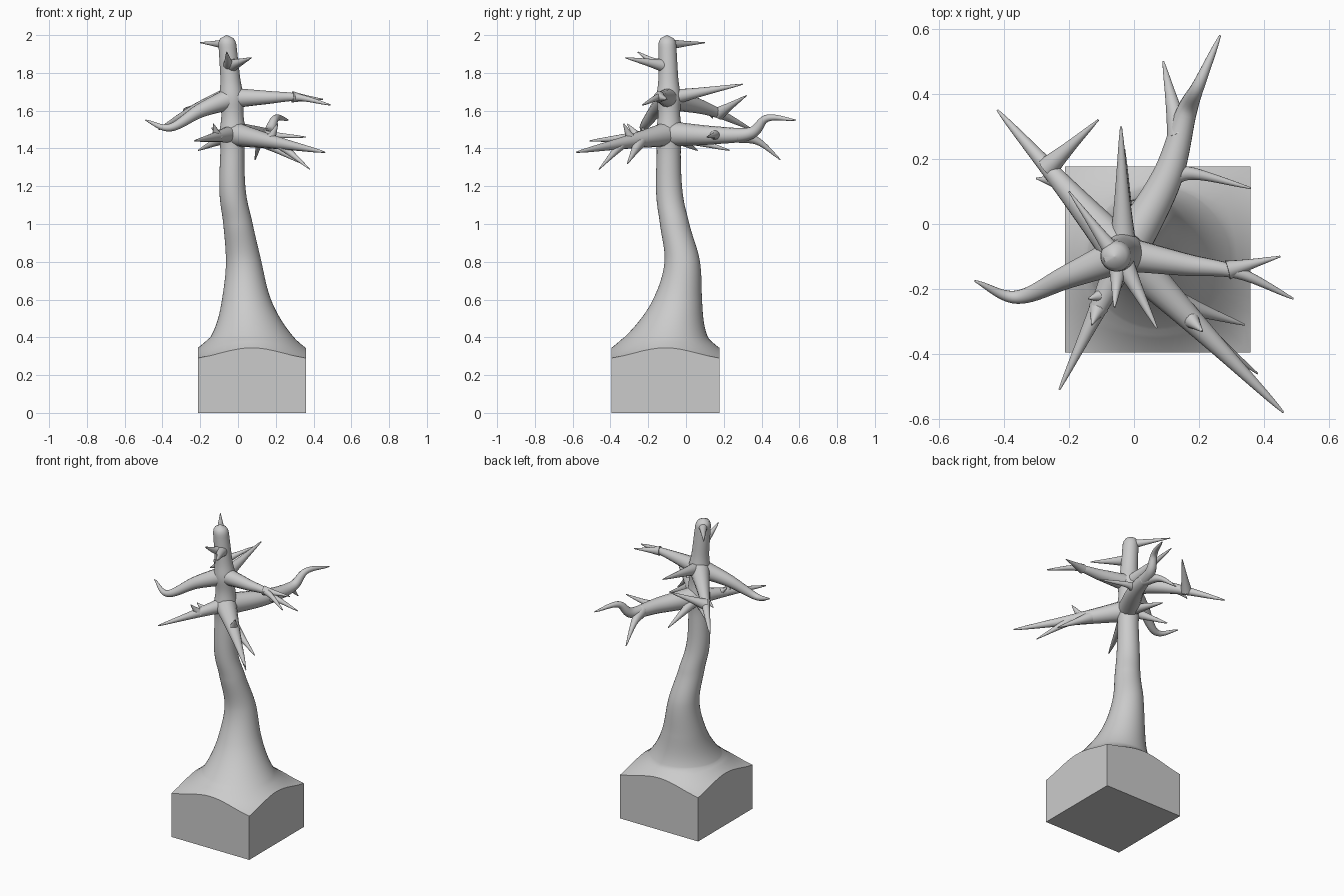
import bpy, bmesh
from math import sin, cos, pi, exp, sqrt
from mathutils import Vector

cube = bpy.data.objects.get("Cube")
if cube:
    bpy.data.objects.remove(cube, do_unlink=True)

grey = bpy.data.materials.new("plain grey")
grey.use_nodes = True
shade = (.6, .6, .6, 1)
grey.diffuse_color = shade
grey.node_tree.nodes["Principled BSDF"].inputs["Base Color"].default_value = shade


def circle(count):
    """Unit directions around a ring."""
    turns = [2 * pi * i / count for i in range(count)]
    return [(cos(turn), sin(turn)) for turn in turns]


def spline(points, steps):
    """Smooth samples through a list of vectors."""
    before = points[0] * 2 - points[1]
    after = points[-1] * 2 - points[-2]
    points = [before, *points, after]
    samples = []
    for a, b, c, d in zip(points, points[1:], points[2:], points[3:]):
        for k in range(steps):
            t = k / steps
            start_pull = (c - a) / 2
            end_pull = (d - b) / 2
            bend = (c - b) * 3 - start_pull * 2 - end_pull
            settle = (b - c) * 2 + start_pull + end_pull
            samples.append(b + start_pull * t + bend * t ** 2 + settle * t ** 3)
    samples.append(points[-2])
    return samples


def loft(name, rings, sharp_angle):
    """Skin the rings, cap both ends and make a smooth shaded object."""
    bm = bmesh.new()
    rows = [[bm.verts.new(co) for co in ring] for ring in rings]
    for low, high in zip(rows, rows[1:]):
        for i in range(len(low)):
            bm.faces.new((low[i - 1], low[i], high[i], high[i - 1]))
    bm.faces.new(reversed(rows[0]))
    bm.faces.new(rows[-1])
    mesh = bpy.data.meshes.new(name)
    bm.to_mesh(mesh)
    bm.free()
    mesh.materials.append(grey)
    ob = bpy.data.objects.new(name, mesh)
    bpy.context.collection.objects.link(ob)
    bpy.ops.object.select_all(action='DESELECT')
    ob.select_set(True)
    bpy.context.view_layer.objects.active = ob
    bpy.ops.object.shade_smooth_by_angle(angle=sharp_angle)


# Trunk: a winding centre line with a flared foot, two swellings and a round top
trunk_line = spline([Vector(p) for p in (
    (.075, -.105, .4), (.045, -.045, .6), (.03, -.02, .8), (0, -.06, 1),
    (-.03, -.09, 1.2), (-.03, -.09, 1.6), (-.06, -.1, 2))], 24)


def trunk_radius(z):
    radius = .098 - .026 * z + .134 * exp(-5.2 * (z - .4))
    radius += sum(.01 * exp(-((z - tier) / .06) ** 2) for tier in (1.48, 1.67))
    cap = max(0, (z - 1.95) / .05)
    return radius * sqrt(max(.001, 1 - cap * cap))


# Ground: a square block whose top rises to the foot of the trunk
half = .286
foot = trunk_radius(.4)
block_centre = Vector((.073, -.109, 0))
directions = circle(48)


def ground_ring(blend, flat=False):
    ring = []
    for x, y in directions:
        edge = half / max(abs(x), abs(y))
        r = edge + (foot - edge) * blend
        drop = half * sqrt(2) - r
        z = 0 if flat else .29 + .2 * drop + 2.2 * drop * drop
        ring.append(block_centre + Vector((x * r, y * r, z)))
    return ring


rings = [ground_ring(0, flat=True)]
rings += [ground_ring(k / 6) for k in range(6)]
for centre in trunk_line:
    r = trunk_radius(centre.z)
    rings.append([centre + Vector((x * r, y * r, 0)) for x, y in directions])
loft("trunk_and_ground", rings, pi / 5)


# Branches: round tapered tubes, arched or led through extra points
def trunk_at(height):
    return min(trunk_line, key=lambda p: abs(p.z - height))


def along(path, fraction):
    return path[round(fraction * (len(path) - 1))]


def branch(name, root, tip, thick=.03, arch=0, via=()):
    tip = Vector(tip)
    middle = [Vector(p) for p in via] or [(root + tip) / 2 + Vector((0, 0, arch))]
    path = spline([root, *middle, tip], 10)
    last = len(path) - 1
    normal = (path[1] - root).orthogonal()
    rings = []
    for i, centre in enumerate(path):
        ahead = (path[min(i + 1, last)] - path[max(i - 1, 0)]).normalized()
        normal = (normal - ahead * normal.dot(ahead)).normalized()
        side = ahead.cross(normal)
        left = 1 - i / last
        r = max(.003, thick * (left ** 2 + sqrt(left)) / 2)
        rings.append([centre + (normal * x + side * y) * r for x, y in circle(14)])
    loft(name, rings, pi / 3)
    return path


# Lower tier
lower = trunk_at(1.48)
front_left = branch("front_left_branch", lower, (.46, -.58, 1.38), thick=.068)
branch("front_left_side_twig", along(front_left, .3), (.34, -.31, 1.32), thick=.04)
branch("front_left_upper_twig", along(front_left, .4), (.21, -.33, 1.53), thick=.035)
branch("front_left_lower_twig", along(front_left, .5), (.38, -.46, 1.29))

back = branch("back_branch", lower, (.265, .58, 1.55), thick=.068,
              via=[(.1, .14, 1.47), (.16, .34, 1.48), (.2, .43, 1.56)])
branch("back_branch_fork", along(back, .4), (.09, .5, 1.34), thick=.04, arch=.03)
branch("back_branch_twig", along(back, .25), (.36, .11, 1.46), thick=.04,
       via=[(.18, .155, 1.47)])

front_right = branch("front_right_branch", lower, (-.23, -.51, 1.44), thick=.05)
branch("front_right_twig", along(front_right, .3), (-.14, -.23, 1.51))
branch("front_right_upper_twig", along(front_right, .4), (-.13, -.31, 1.53))
branch("right_small_branch", lower, (-.21, .06, 1.39), thick=.045)
branch("back_small_branch", lower, (-.03, .23, 1.39), thick=.045)

# Middle tier
upper = trunk_at(1.67)
left_branch = branch("left_branch", upper, (.49, -.23, 1.63), thick=.055,
                     via=[(.16, -.125, 1.67), (.32, -.15, 1.67)])
branch("left_branch_fork", along(left_branch, .6), (.45, -.1, 1.66))
branch("right_branch", upper, (-.49, -.175, 1.55), thick=.06,
       via=[(-.2, -.16, 1.6), (-.36, -.225, 1.51)])
back_right = branch("back_right_branch", upper, (-.42, .35, 1.5), thick=.065, arch=.02)
branch("back_right_twig", along(back_right, .6), (-.11, .32, 1.68), thick=.035)
branch("back_right_short_twig", along(back_right, .5), (-.3, .14, 1.56))
branch("back_upper_branch", upper, (-.04, .3, 1.74), thick=.045)

# Crown twigs
crown = trunk_at(1.83)
branch("crown_front_twig", crown, (.07, -.32, 1.88), thick=.04)
branch("crown_front_right_twig", crown, (-.06, -.255, 1.91), thick=.04, arch=-.01)
branch("crown_back_twig", trunk_at(1.95), (-.2, .1, 1.96))
